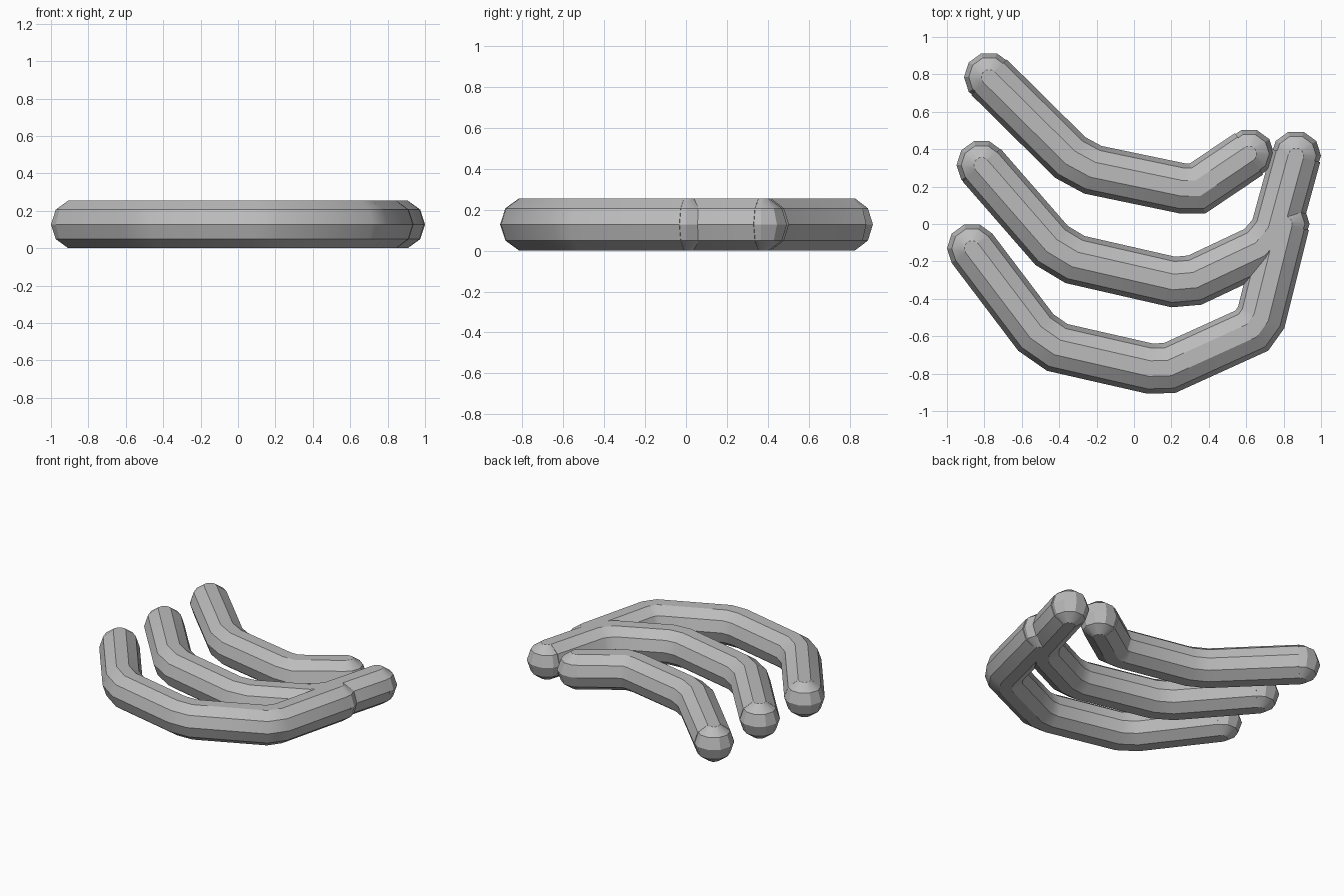
import bpy, bmesh, math
from mathutils import Vector

cube = bpy.data.objects.get("Cube")
if cube:
    bpy.data.objects.remove(cube, do_unlink=True)

SIDES = 10
R = 0.134
MID = R * math.sin(math.radians(72))   # height of the bar centre line

grey = bpy.data.materials.new("plain_grey")
grey.use_nodes = True
grey.diffuse_color = (0.5, 0.5, 0.5, 1)
grey.node_tree.nodes["Principled BSDF"].inputs["Base Color"].default_value = (0.5, 0.5, 0.5, 1)


def section():
    """Ten-sided outline with a flat top: (sideways, up) pairs."""
    return [(R * math.cos(a), R * math.sin(a))
            for a in (math.tau * i / SIDES for i in range(SIDES))]


def bridge(bm, a, b):
    for i in range(SIDES):
        j = (i + 1) % SIDES
        bm.faces.new((a[i], a[j], b[j], b[i]))


def sweep(bm, path):
    """Mitred tube along a flat path."""
    pts = [Vector(p) for p in path]
    dirs = [(b - a).normalized() for a, b in zip(pts, pts[1:])]
    rings = []
    for i, p in enumerate(pts):
        before, after = dirs[max(i - 1, 0)], dirs[min(i, len(dirs) - 1)]
        t = (before + after).normalized()
        side = Vector((-t.y, t.x)) / t.dot(after)
        rings.append([bm.verts.new((p.x + side.x * u, p.y + side.y * u, MID + v))
                      for u, v in section()])
    for a, b in zip(rings, rings[1:]):
        bridge(bm, a, b)
    bm.faces.new(rings[0])
    bm.faces.new(rings[-1])


def ball(bm, x, y):
    """Faceted end knob with small flat top and bottom."""
    rings = []
    for lat in (-72, -36, 0, 36, 72):
        r, z = R * math.cos(math.radians(lat)), R * math.sin(math.radians(lat))
        rings.append([bm.verts.new((x + r * math.cos(math.tau * i / SIDES),
                                    y + r * math.sin(math.tau * i / SIDES), MID + z))
                      for i in range(SIDES)])
    for a, b in zip(rings, rings[1:]):
        bridge(bm, a, b)
    bm.faces.new(rings[0])
    bm.faces.new(rings[-1])


def bar(name, path):
    bm = bmesh.new()
    sweep(bm, path)
    ball(bm, *path[0])
    ball(bm, *path[-1])
    bmesh.ops.recalc_face_normals(bm, faces=bm.faces[:])
    mesh = bpy.data.meshes.new(name)
    bm.to_mesh(mesh)
    bm.free()
    mesh.materials.append(grey)
    obj = bpy.data.objects.new(name, mesh)
    bpy.context.collection.objects.link(obj)
    bpy.ops.object.select_all(action='DESELECT')
    obj.select_set(True)
    bpy.context.view_layer.objects.active = obj
    bpy.ops.object.shade_smooth_by_angle(angle=math.radians(30))


# Three bent bars, from back to front
bar("back_bar", [(-.775, .785), (-.34, .355), (-.22, .29), (.26, .19), (.34, .19), (.615, .375)])
bar("middle_bar", [(-.815, .315), (-.44, -.115), (-.315, -.19), (.21, -.31), (.325, -.30),
                   (.675, -.135), (.755, -.04), (.866, .365)])
bar("front_bar", [(-.866, -.13), (-.525, -.58), (-.41, -.66), (.085, -.773), (.19, -.77),
                  (.63, -.57), (.68, -.50), (.805, 0)])
